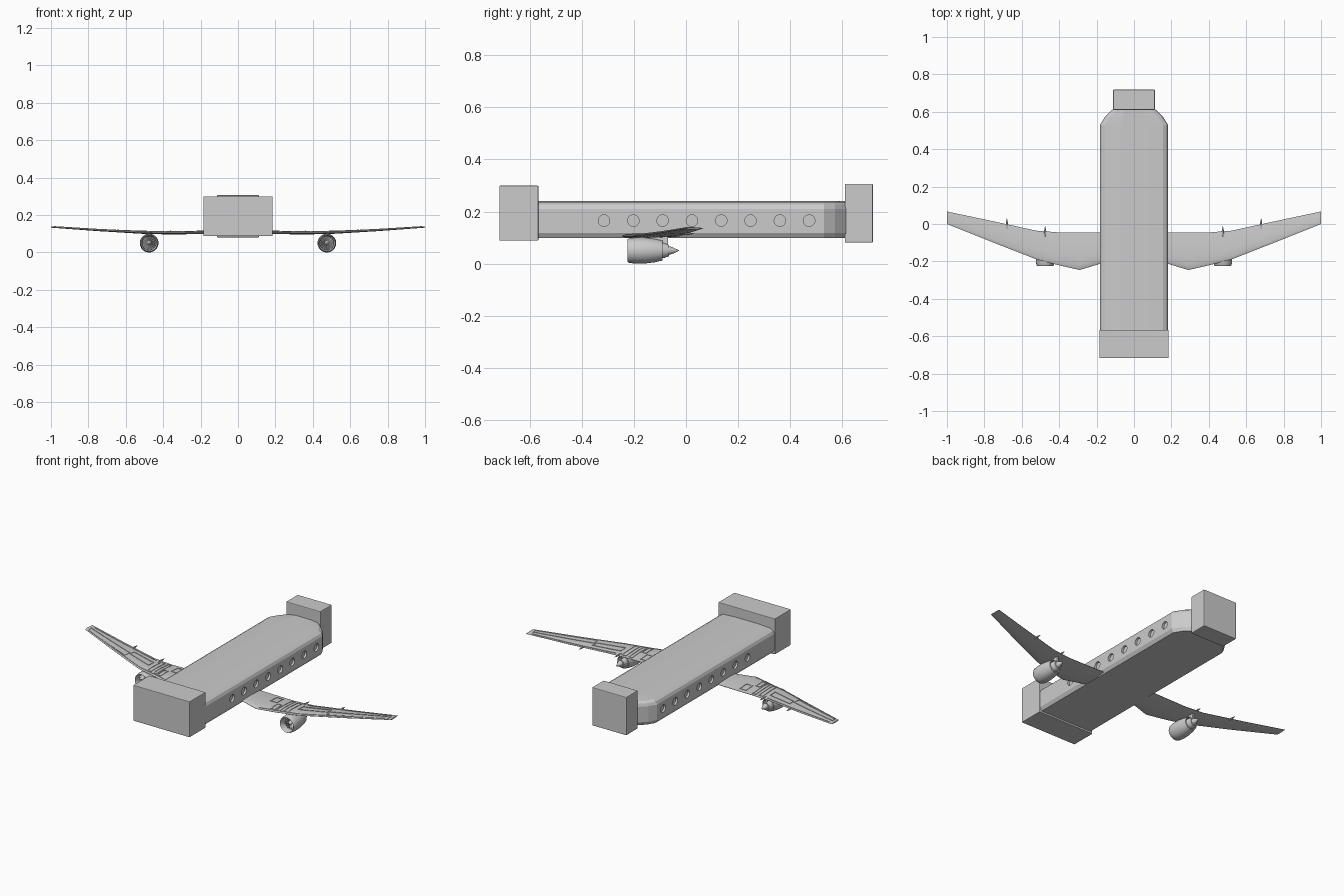
import bpy, bmesh, math
from mathutils import Vector

if "Cube" in bpy.data.objects:
    bpy.data.objects.remove(bpy.data.objects["Cube"])


def finish(name, bm, mirror=False, smooth=None):
    bmesh.ops.recalc_face_normals(bm, faces=bm.faces[:])
    me = bpy.data.meshes.new(name)
    bm.to_mesh(me)
    bm.free()
    ob = bpy.data.objects.new(name, me)
    bpy.context.collection.objects.link(ob)
    if mirror:
        ob.modifiers.new("mirror", 'MIRROR')
    if smooth:
        bpy.ops.object.select_all(action='DESELECT')
        ob.select_set(True)
        bpy.context.view_layer.objects.active = ob
        bpy.ops.object.shade_smooth_by_angle(angle=math.radians(smooth))
    return ob


def loft(bm, rings, closed=False):
    vs = [[bm.verts.new(p) for p in r] for r in rings]
    n = len(vs[0])
    pairs = list(zip(vs, vs[1:])) + ([(vs[-1], vs[0])] if closed else [])
    for a, b in pairs:
        for i in range(n):
            j = (i + 1) % n
            bm.faces.new((a[i], a[j], b[j], b[i]))
    if not closed:
        bm.faces.new(vs[0])
        bm.faces.new(vs[-1])


def block(name, lo, hi, bevel):
    bm = bmesh.new()
    bmesh.ops.create_cube(bm, size=1)
    for v in bm.verts:
        v.co = Vector([(lo[i] + hi[i]) / 2 + v.co[i] * (hi[i] - lo[i]) for i in range(3)])
    bmesh.ops.bevel(bm, geom=bm.edges[:], offset=bevel, segments=2, profile=0.5, affect='EDGES')
    return finish(name, bm)


def lathe(bm, profile, x, z, closed, n=40):
    rings = []
    for y, r in profile:
        rings.append([(x + r * math.cos(2 * math.pi * k / n), y,
                       z + r * math.sin(2 * math.pi * k / n)) for k in range(n)])
    loft(bm, rings, closed)


# end blocks
block("front_block", (-.185, -.717, .088), (.185, -.567, .299), .003)
block("rear_block", (-.112, .61, .08), (.112, .718, .306), .004)

# fuselage: chamfered section, tapered at the rear
bm = bmesh.new()
rings = []
for y, w in [(-.58, .182), (.53, .182), (.573, .155), (.615, .112)]:
    half = [(w - .012, .098), (w, .118), (w, .21), (w - .008, .226), (w - .026, .236), (w * .4, .241)]
    rings.append([(a, y, b) for a, b in half] + [(-a, y, b) for a, b in reversed(half)])
loft(bm, rings)
body = finish("fuselage", bm)

# round recessed windows along both sides
bm = bmesh.new()
for i in range(8):
    lathe(bm, [(-.012, .022), (.012, .022)], 0, 0, False, 24)
    bm.verts.ensure_lookup_table()
    for v in bm.verts[-48:]:
        v.co = Vector((.182 + v.co.y, -.315 + i * .1126 + v.co.x, .165 + v.co.z))
cut = finish("window_cutter", bm, mirror=True)
cut.hide_render = True
cut.hide_viewport = True
m = body.modifiers.new("windows", 'BOOLEAN')
m.operation = 'DIFFERENCE'
m.solver = 'EXACT'
m.object = cut

# wing stations: x, leading y, trailing y, z, thickness
ST = [(.14, -.20, -.045, .108, .018), (.29, -.246, -.045, .106, .018),
      (.40, -.221, -.045, .105, .016), (.52, -.19, -.036, .107, .014),
      (.75, -.10, .014, .119, .010), (1.0, 0, .067, .136, .007)]
FOIL = [(0, .1), (.04, .5), (.13, .85), (.35, 1), (.7, .7), (1, .12)]


def interp(table, x):
    for a, b in zip(table, table[1:]):
        if x <= b[0]:
            t = (x - a[0]) / (b[0] - a[0])
            return [p + (q - p) * t for p, q in zip(a, b)]
    return list(table[-1])


def wing_top(x, y):
    _, le, te, z, t = interp(ST, x)
    c = min(max((y - le) / (te - le), 0), 1)
    return z + t / 2 * interp(FOIL, c)[1]


bm = bmesh.new()
rings = []
for x, le, te, z, t in ST:
    up = [(x, le + (te - le) * c, z + t / 2 * h) for c, h in FOIL]
    lo = [(x, le + (te - le) * c, z - t / 2 * h) for c, h in reversed(FOIL)]
    rings.append(up + lo)
loft(bm, rings)
finish("wing", bm, mirror=True, smooth=30)

# raised panel outlines on the wing's upper side
def strip(bm, p, q, w=.0045, h=.0025):
    p, q = Vector(p), Vector(q)
    d = (q - p).normalized() * w / 2
    s = Vector((-d.y, d.x))
    rings = []
    n = 5
    for i in range(n + 1):
        c = (p - d).lerp(q + d, i / n)
        a, b = c + s, c - s
        za, zb = wing_top(*a), wing_top(*b)
        rings.append([(a.x, a.y, za + h), (b.x, b.y, zb + h), (b.x, b.y, zb - .003), (a.x, a.y, za - .003)])
    loft(bm, rings)


bm = bmesh.new()
panels = [[(.66, -.115), (.98, .005), (.98, .03), (.655, -.075)],
          [(.49, -.135), (.645, -.085), (.645, -.05), (.49, -.09)]]
for x0, x1, y0, y1 in [(.305, .345, -.13, -.07), (.36, .385, -.205, -.14),
                       (.395, .415, -.20, -.06), (.435, .46, -.19, -.06)]:
    panels.append([(x0, y0), (x1, y0), (x1, y1), (x0, y1)])
for p in panels:
    for a, b in zip(p, p[1:] + p[:1]):
        strip(bm, a, b)
strip(bm, (.30, -.232), (.52, -.178))
strip(bm, (.52, -.178), (.98, .002))
strip(bm, (.50, -.055), (.97, .048))
finish("wing_panel_lines", bm, mirror=True)

# slim fairings at the trailing edge
bm = bmesh.new()
for x, y, z in [(.475, -.012, .108), (.68, .03, .115)]:
    lathe(bm, [(y - .07, .001), (y - .045, .005), (y - .02, .005), (y, .001)], x, z, False, 8)
finish("flap_fairing", bm, mirror=True, smooth=40)

# engine: hollow cowl, fan, core and exhaust cone
EX, EZ = .475, .05
bm = bmesh.new()
lathe(bm, [(-.222, .042), (-.224, .044), (-.219, .047), (-.195, .05), (-.16, .05), (-.12, .045),
           (-.09, .038), (-.09, .034), (-.13, .036), (-.18, .036), (-.21, .037)], EX, EZ, True)
finish("engine_cowl", bm, mirror=True, smooth=35)
bm = bmesh.new()
lathe(bm, [(-.205, .001), (-.197, .008), (-.185, .013), (-.185, .037), (-.175, .037), (-.17, .026),
           (-.10, .03), (-.085, .029), (-.066, .022), (-.066, .017), (-.05, .012),
           (-.027, .001)], EX, EZ, False)
finish("engine_core", bm, mirror=True, smooth=35)
bm = bmesh.new()
for k in range(16):
    a = 2 * math.pi * k / 16
    u, v = Vector((math.cos(a), 0, math.sin(a))), Vector((-math.sin(a), 0, math.cos(a)))
    o = Vector((EX, -.188, EZ))
    f = Vector((0, .004, 0))
    loft(bm, [[o + u * r - v * w - f, o + u * r + v * w + f, o + u * r + v * w + f * 1.5]
              for r, w in [(.011, .0015), (.0365, .004)]])
finish("fan_blades", bm, mirror=True)

# pylon between engine and wing
bm = bmesh.new()
side = [(-.19, .094), (-.17, .106), (-.07, .106), (-.07, .068), (-.09, .07), (-.12, .085)]
loft(bm, [[(EX + s, y, z) for y, z in side] for s in (-.005, .005)])
finish("engine_pylon", bm, mirror=True)
